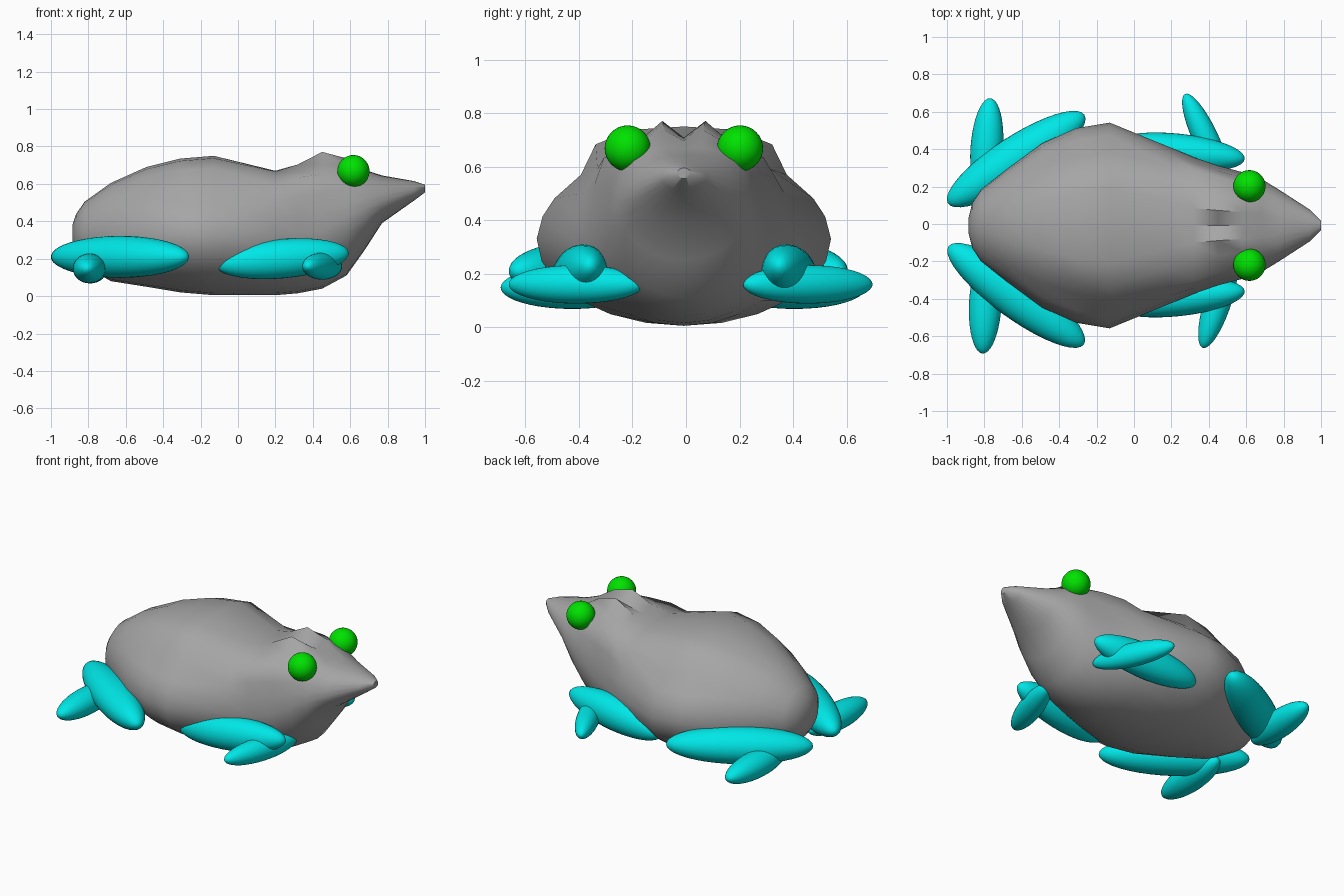
import bpy, bmesh, math
from mathutils import Matrix, Euler

cube = bpy.data.objects.get("Cube")
if cube:
    bpy.data.objects.remove(cube, do_unlink=True)


def material(name, rgb):
    m = bpy.data.materials.new(name)
    m.use_nodes = True
    color = (*rgb, 1)
    m.diffuse_color = color
    m.node_tree.nodes["Principled BSDF"].inputs["Base Color"].default_value = color
    return m


grey = material("skin grey", (0.38, 0.38, 0.38))
cyan = material("limb cyan", (0, 0.8, 0.8))
green = material("eye green", (0, 0.76, 0))


def finish(bm, name, mat, angle):
    mesh = bpy.data.meshes.new(name)
    bmesh.ops.recalc_face_normals(bm, faces=bm.faces)
    bm.to_mesh(mesh)
    bm.free()
    mesh.materials.append(mat)
    obj = bpy.data.objects.new(name, mesh)
    bpy.context.collection.objects.link(obj)
    bpy.ops.object.select_all(action="DESELECT")
    obj.select_set(True)
    bpy.context.view_layer.objects.active = obj
    bpy.ops.object.shade_smooth_by_angle(angle=math.radians(angle))
    return obj


def ellipsoid(name, mat, center, radii, yaw=0, pitch=0):
    bm = bmesh.new()
    rot = Euler((0, math.radians(pitch), math.radians(yaw))).to_matrix().to_4x4()
    placing = Matrix.Translation(center) @ rot @ Matrix.Diagonal((*radii, 1))
    # Poles lie along the long axis
    placing = placing @ Matrix.Rotation(math.pi / 2, 4, "Y")
    bmesh.ops.create_uvsphere(bm, u_segments=32, v_segments=20, radius=1, matrix=placing)
    return finish(bm, name, mat, 60)


# Unit quarter sections from the flank to the spine
STEPS = 6
oval = [(math.cos(i * math.pi / 2 / STEPS), math.sin(i * math.pi / 2 / STEPS))
        for i in range(STEPS + 1)]
back = [(1, 0), (0.96, 0.2), (0.88, 0.36), (0.7, 0.57), (0.6, 0.84), (0.36, 0.97), (0, 1)]
head = [(1, 0), (0.96, 0.3), (0.92, 0.6), (0.83, 0.9), (0.5, 0.97), (0.25, 1), (0, 1)]

# Body sections from rump to snout:
# x, bottom, widest height, top, half width, brow lift, back share, head share
stations = [
    (-0.885, 0.28, 0.33, 0.38, 0.04, 0, 0, 0),
    (-0.865, 0.22, 0.33, 0.44, 0.12, 0, 0, 0),
    (-0.82, 0.16, 0.33, 0.505, 0.19, 0, 0, 0),
    (-0.68, 0.08, 0.33, 0.605, 0.30, 0, 0.1, 0),
    (-0.49, 0.05, 0.33, 0.69, 0.44, 0, 0.4, 0),
    (-0.31, 0.02, 0.33, 0.735, 0.52, 0, 0.8, 0),
    (-0.13, 0.005, 0.33, 0.75, 0.55, 0, 1, 0),
    (0.2, 0.005, 0.33, 0.67, 0.415, 0, 0.4, 0.6),
    (0.32, 0.015, 0.33, 0.675, 0.365, 0.03, 0, 0.9),
    (0.45, 0.04, 0.35, 0.70, 0.32, 0.075, 0, 0.8),
    (0.58, 0.11, 0.42, 0.69, 0.285, 0.055, 0, 0.6),
    (0.68, 0.25, 0.47, 0.665, 0.25, 0.015, 0, 0.4),
    (0.77, 0.39, 0.505, 0.645, 0.195, 0, 0, 0.2),
    (0.94, 0.51, 0.56, 0.615, 0.085, 0, 0, 0),
    (1.0, 0.555, 0.575, 0.595, 0.025, 0, 0, 0),
]
bm = bmesh.new()
rings = []
for x, low, mid, high, width, brow, b, h in stations:
    upper = []
    for o, p, q in zip(oval, back, head):
        y, z = (o[k] * (1 - b - h) + p[k] * b + q[k] * h for k in (0, 1))
        y *= width
        # Twin brow ridges beside a central groove
        lift = brow * math.exp(-((y - 0.09) / 0.06) ** 2)
        upper.append((y, mid + z * (high - mid) + lift))
    lower = [(y * width, mid - z * (mid - low)) for y, z in oval]
    half = lower[:0:-1] + upper
    mirrored = [(-y, z) for y, z in half[-2:0:-1]]
    rings.append([bm.verts.new((x, y - 0.008, z)) for y, z in half + mirrored])
for a, b in zip(rings, rings[1:]):
    for i in range(len(a)):
        j = (i + 1) % len(a)
        bm.faces.new((a[i], a[j], b[j], b[i]))
bm.faces.new(rings[0])
bm.faces.new(rings[-1])
finish(bm, "body", grey, 50)

# Eyes and front legs on both sides
for side, label in ((1, "left"), (-1, "right")):
    ellipsoid(label + "_eye", green, (0.617, side * 0.21 - 0.008, 0.668), (0.086,) * 3)
    ellipsoid(label + "_front_leg", cyan, (0.235, side * 0.39 - 0.005, 0.2),
              (0.36, 0.098, 0.105), side * -6, -5)

# Hind legs
ellipsoid("left_hind_thigh", cyan, (-0.63, 0.347, 0.21), (0.435, 0.122, 0.112), 33)
ellipsoid("right_hind_thigh", cyan, (-0.63, -0.382, 0.21), (0.447, 0.122, 0.112), -36)
ellipsoid("left_hind_foot", cyan, (-0.787, 0.405, 0.148), (0.268, 0.087, 0.08), 86)
ellipsoid("right_hind_foot", cyan, (-0.795, -0.425, 0.148), (0.268, 0.087, 0.08), 87)

# Front feet point outwards at slightly different angles
ellipsoid("left_front_foot", cyan, (0.385, 0.455, 0.16), (0.265, 0.068, 0.072), 115)
ellipsoid("right_front_foot", cyan, (0.45, -0.41, 0.16), (0.265, 0.072, 0.072), -108)
